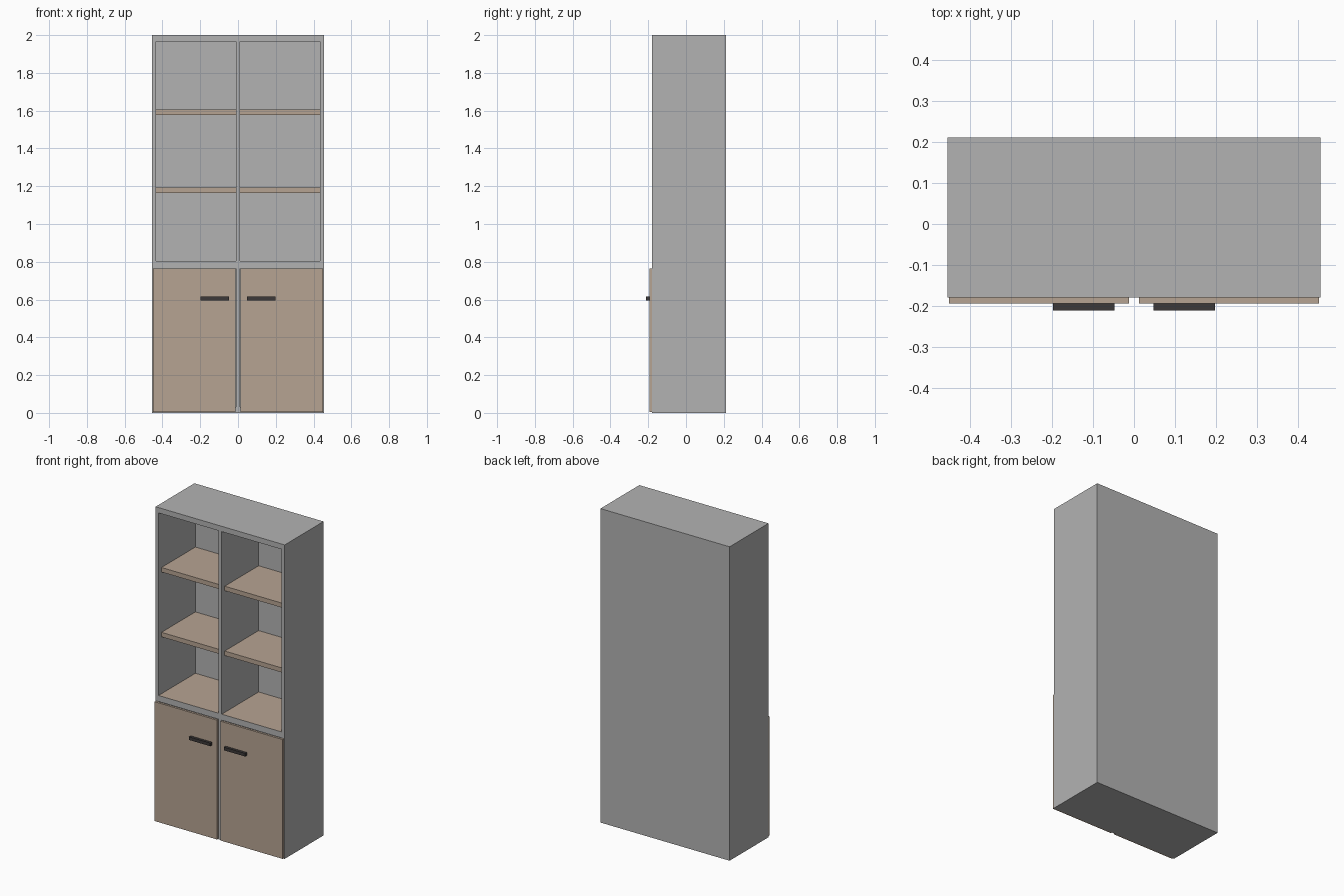
import bpy, bmesh

if "Cube" in bpy.data.objects:
    bpy.data.objects.remove(bpy.data.objects["Cube"])


def material(name, rgb):
    m = bpy.data.materials.new(name)
    m.diffuse_color = (*rgb, 1)
    m.use_nodes = True
    m.node_tree.nodes["Principled BSDF"].inputs["Base Color"].default_value = m.diffuse_color
    return m


GREY = material("grey_laminate", (0.45, 0.45, 0.45))
WOOD = material("light_wood", (0.47, 0.37, 0.29))
DARK = material("dark_metal", (0.045, 0.04, 0.04))


def box(name, x, y, z, mat):
    """Box from (min, max) ranges."""
    bm = bmesh.new()
    bmesh.ops.create_cube(bm, size=1)
    for v in bm.verts:
        v.co = [r[0] if c < 0 else r[1] for c, r in zip(v.co, (x, y, z))]
    me = bpy.data.meshes.new(name)
    bm.to_mesh(me)
    bm.free()
    me.materials.append(mat)
    ob = bpy.data.objects.new(name, me)
    bpy.context.collection.objects.link(ob)
    return ob


W, FRONT, BACK = 0.455, -0.18, 0.211      # carcass half width and depth
IN, MID = 0.434, 0.0115                   # inner side faces, half divider
INNER_BACK = 0.191

# carcass
box("top_panel", (-IN, IN), (FRONT, BACK), (1.966, 2.0), GREY)
box("bottom_panel", (-IN, IN), (FRONT, BACK), (0.0, 0.03), GREY)
box("back_panel", (-IN, IN), (INNER_BACK, BACK), (0.03, 1.966), GREY)
box("divider", (-MID, MID), (FRONT, INNER_BACK), (0.03, 1.966), GREY)

for side, s in (("left", -1), ("right", 1)):
    def span(a, b):
        return tuple(sorted((s * a, s * b)))

    box(side + "_side_panel", span(IN, W), (FRONT, BACK), (0, 2), GREY)

    # counter between cupboard and shelves, with a wooden top face
    counter = box(side + "_counter", span(MID, IN), (FRONT, INNER_BACK),
                  (0.765, 0.803), GREY)
    counter.data.materials.append(WOOD)
    for p in counter.data.polygons:
        p.material_index = int(p.normal.z > 0.5)

    # open shelves, set back from the front
    for i, z in enumerate((1.165, 1.578)):
        box(f"{side}_shelf_{i + 1}", span(MID, IN), (FRONT + 0.03, INNER_BACK),
            (z, z + 0.029), WOOD)

    # door and bar handle
    box(side + "_door", span(0.0125, 0.451), (-0.194, FRONT), (0.004, 0.764), WOOD)
    box(side + "_handle", span(0.048, 0.198), (-0.211, -0.194), (0.595, 0.615), DARK)
